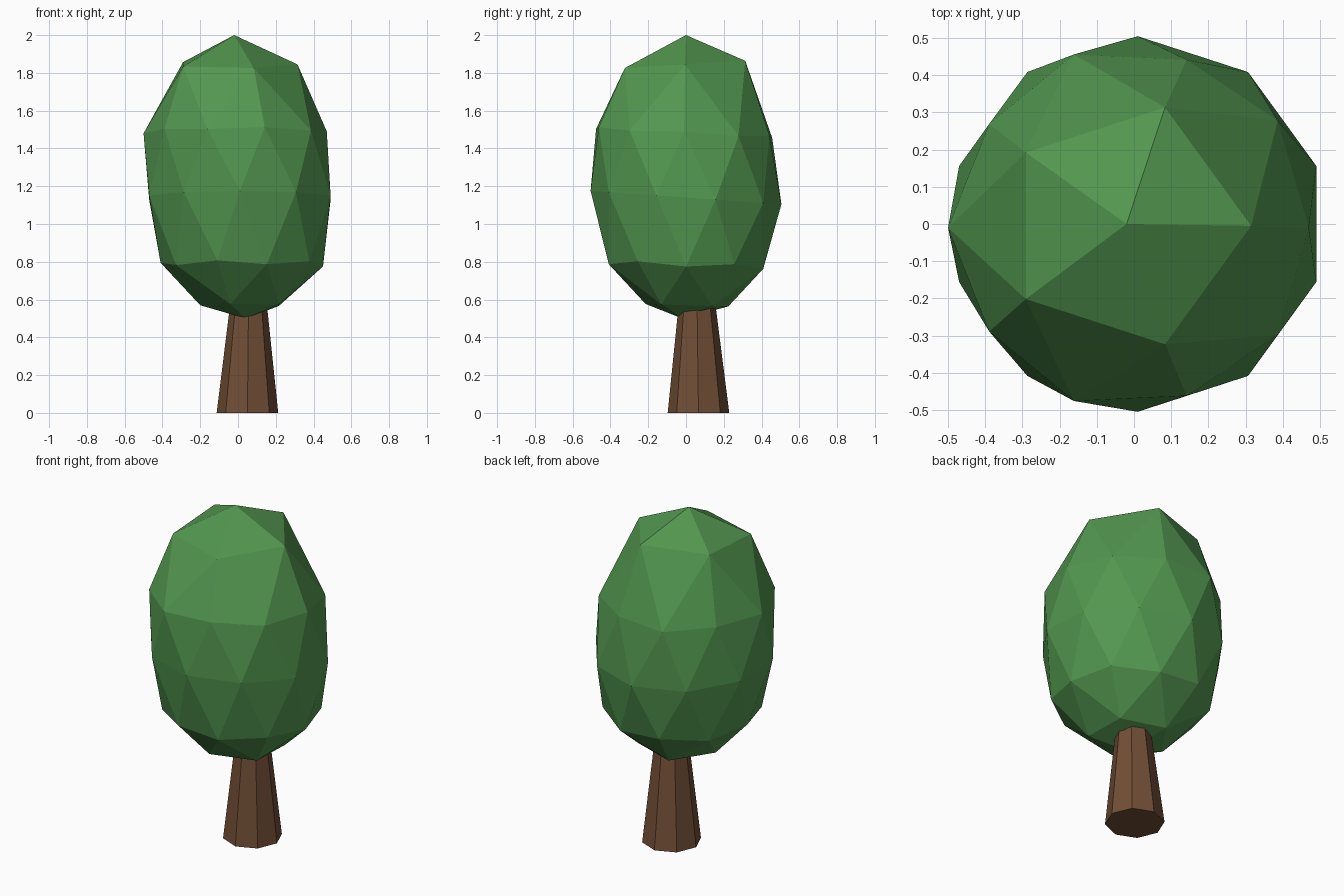
import bpy
import bmesh
from math import atan2, cos, sin
from mathutils import Matrix, Vector

cube = bpy.data.objects.get("Cube")
if cube:
    bpy.data.objects.remove(cube, do_unlink=True)


def make_material(name, rgb):
    mat = bpy.data.materials.new(name)
    mat.use_nodes = True
    mat.diffuse_color = (*rgb, 1)
    mat.node_tree.nodes["Principled BSDF"].inputs["Base Color"].default_value = (*rgb, 1)
    return mat


def make_object(name, bm, mat):
    bmesh.ops.recalc_face_normals(bm, faces=bm.faces)
    mesh = bpy.data.meshes.new(name)
    bm.to_mesh(mesh)
    bm.free()
    mesh.materials.append(mat)
    obj = bpy.data.objects.new(name, mesh)
    bpy.context.collection.objects.link(obj)
    return obj


leaf_green = make_material("leaf green", (0.086, 0.31, 0.08))
bark_brown = make_material("bark brown", (0.165, 0.077, 0.037))

# Canopy: a coarse icosphere whose rings are reshaped into a leaning egg.
# Each ring: sphere latitude, height, radius, centre x, centre y, slope along y
RINGS = [
    (1.0, 2.0, 0.0, -0.02, 0.0, 0.0),
    (0.85, 1.845, 0.335, -0.02, -0.005, 0.06),
    (0.526, 1.48, 0.49, -0.01, -0.01, -0.05),
    (0.447, 1.49, 0.475, -0.005, -0.01, -0.05),
    (0.0, 1.14, 0.505, 0.01, 0.0, -0.07),
    (-0.447, 0.795, 0.435, 0.025, 0.0, -0.03),
    (-0.526, 0.775, 0.43, 0.02, 0.0, -0.03),
    (-0.85, 0.57, 0.23, 0.03, 0.005, -0.03),
    (-1.0, 0.5, 0.0, 0.04, -0.02, 0.0),
]
bm = bmesh.new()
bmesh.ops.create_icosphere(bm, subdivisions=2, radius=1)
for v in bm.verts:
    latitude = v.co.z / v.co.length
    _, z, r, cx, cy, slope = min(RINGS, key=lambda ring: abs(ring[0] - latitude))
    angle = atan2(v.co.y, v.co.x)
    y = r * sin(angle)
    v.co = Vector((cx + r * cos(angle), cy + y, z + slope * y))
make_object("canopy", bm, leaf_green)

# Trunk: tapered octagon running up into the canopy
HEIGHT = 0.62
bm = bmesh.new()
bmesh.ops.create_cone(bm, cap_ends=True, segments=8, radius1=0.163, radius2=0.092,
                      depth=HEIGHT, matrix=Matrix.Translation((0.05, 0.066, HEIGHT / 2)))
for v in bm.verts:
    if v.co.z > HEIGHT / 2:
        v.co += Vector((0.006, -0.008, 0))
make_object("trunk", bm, bark_brown)
